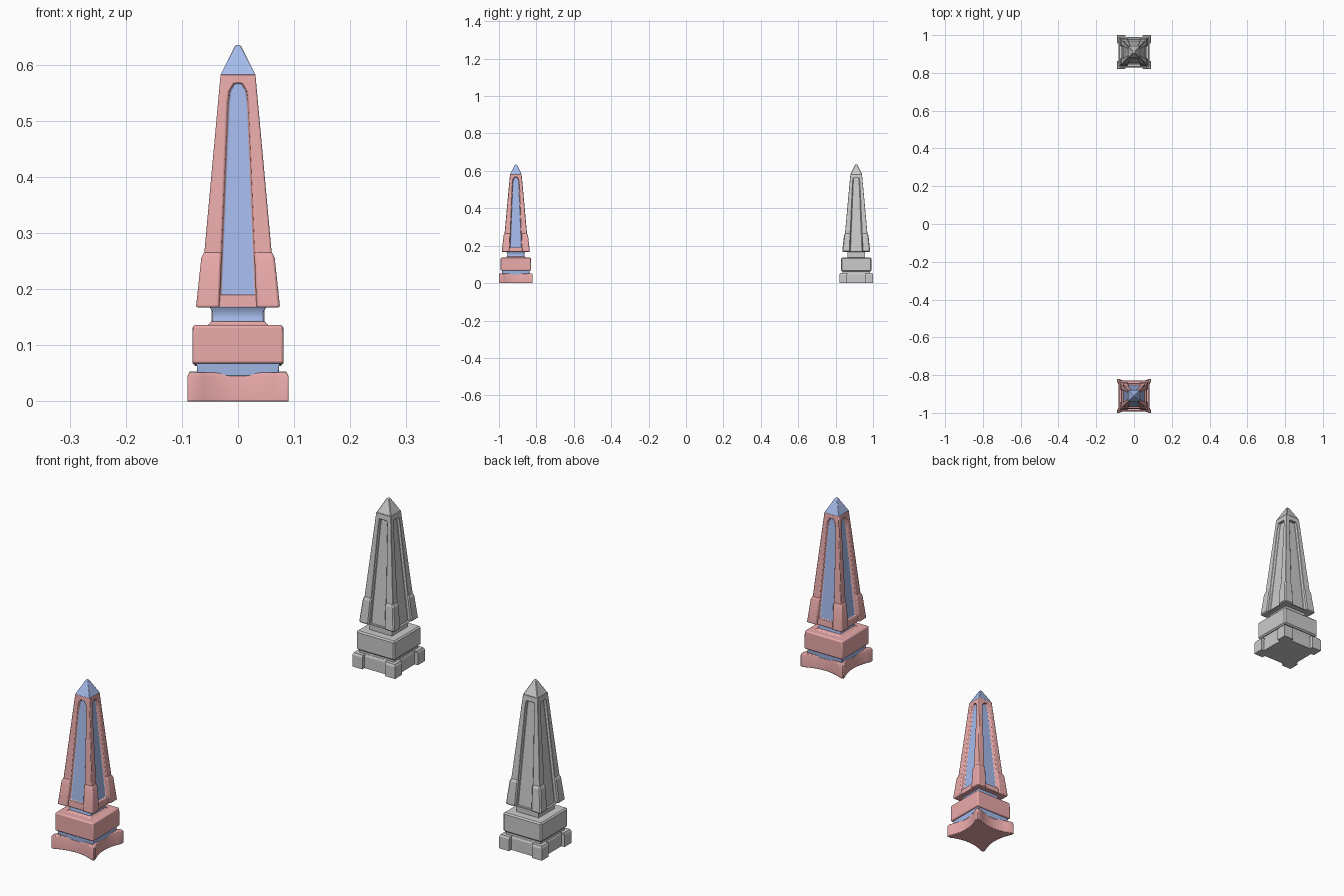
import bpy, bmesh, math

if "Cube" in bpy.data.objects:
    bpy.data.objects.remove(bpy.data.objects["Cube"])


def material(name, rgb):
    m = bpy.data.materials.new(name)
    m.diffuse_color = (*rgb, 1)
    m.use_nodes = True
    m.node_tree.nodes["Principled BSDF"].inputs["Base Color"].default_value = m.diffuse_color
    return m


RED = material("red", (0.82, 0.40, 0.40))
BLUE = material("blue", (0.38, 0.50, 0.84))


def finish(name, bm, y, mats, bevel=0.0, segs=1):
    bmesh.ops.remove_doubles(bm, verts=bm.verts, dist=1e-5)
    bmesh.ops.recalc_face_normals(bm, faces=bm.faces)
    me = bpy.data.meshes.new(name)
    bm.to_mesh(me)
    bm.free()
    ob = bpy.data.objects.new(name, me)
    ob.location.y = y
    bpy.context.collection.objects.link(ob)
    for m in mats:
        me.materials.append(m)
    if bevel:
        b = ob.modifiers.new("bevel", 'BEVEL')
        b.width, b.segments, b.limit_method = bevel, segs, 'ANGLE'
        b.angle_limit = math.radians(35)
    if segs > 1:
        bpy.ops.object.select_all(action='DESELECT')
        ob.select_set(True)
        bpy.context.view_layer.objects.active = ob
        bpy.ops.object.shade_smooth_by_angle(angle=math.radians(35))
    return ob


def loft(bm, rings):
    """Skin a stack of equal-length point rings and cap both ends."""
    vs = [[bm.verts.new(p) for p in r] for r in rings]
    n = len(vs[0])
    for a, b in zip(vs, vs[1:]):
        for i in range(n):
            bm.faces.new((a[i], a[(i + 1) % n], b[(i + 1) % n], b[i]))
    bm.faces.new(vs[0][::-1])
    bm.faces.new(vs[-1])


def square(h, z, cx=0, cy=0):
    return [(cx - h, cy - h, z), (cx + h, cy - h, z), (cx + h, cy + h, z), (cx - h, cy + h, z)]


def turned(p, k):
    x, y, z = p
    for _ in range(k):
        x, y = -y, x
    return (x, y, z)


def tower_part(name, y, profile, mats, bevel, segs):
    bm = bmesh.new()
    loft(bm, [square(h, z) for h, z in profile])
    return finish(name, bm, y, mats, bevel, segs)


def base(name, y, side, levels, mats, bevel, segs):
    # plan outline: one side repeated four times, extruded
    bm = bmesh.new()
    loft(bm, [[turned((x * s, yy * s, z), k) for k in range(4) for x, yy in side]
              for s, z in levels])
    return finish(name, bm, y, mats, bevel, segs)


Z0, Z1 = 0.167, 0.583


def half(z):
    return 0.069 + (0.031 - 0.069) * (z - Z0) / (Z1 - Z0)


def shaft(name, y, panel, depth, mats, bevel, segs):
    # tapered shaft with a recessed panel on each face
    bm = bmesh.new()
    right = [(w, z) for w, z in panel]
    outline = right + [(-w, z) for w, z in reversed(right)]
    zs = [Z0] + [z for _, z in right[1:-1]] + [Z1]
    outer = [(half(z), -half(z), z) for z in zs]
    outer += [(-x, yy, z) for x, yy, z in reversed(outer)]
    rim = [(w, -half(z), z) for w, z in outline]
    floor = [(w * 0.88, -half(z) + depth, z) for w, z in outline]
    n = len(outline)
    for k in range(4):
        r = [[bm.verts.new(turned(p, k)) for p in ring] for ring in (outer, rim, floor)]
        for a, b in zip(r, r[1:]):
            for i in range(n):
                j = (i + 1) % n
                bm.faces.new((a[i], a[j], b[j], b[i]))
        bm.faces.new(r[2]).material_index = 1 if len(mats) > 1 else 0
    for z in (Z0, Z1):
        bm.faces.new([bm.verts.new(p) for p in square(half(z), z)])
    return finish(name, bm, y, mats, bevel, segs)


def guards(name, y, mats, bevel, segs):
    # thick guards wrapping the lower shaft corners
    bm = bmesh.new()
    for sx in (-1, 1):
        for sy in (-1, 1):
            loft(bm, [square(h, z, sx * c, sy * c) for c, h, z in
                      ((0.054, 0.021, 0.167), (0.0475, 0.018, 0.255), (0.045, 0.015, 0.267))])
    return finish(name, bm, y, mats, bevel, segs)


# coloured obelisk: rounded edges, concave base
Y = -0.91
curve = [(-0.09, -0.09), (-0.078, -0.09)]
curve += [(x, -0.071 - 0.019 * (x / 0.078) ** 2) for x in
          [-0.062 + 0.0155 * i for i in range(9)]]
curve += [(0.078, -0.09)]
base("red_base", Y, curve, [(1, 0), (1, 0.044), (0.97, 0.051)], [RED], 0.002, 2)
tower_part("blue_lower_groove", Y, [(0.072, 0.045), (0.073, 0.057), (0.074, 0.07)], [BLUE], 0.002, 2)
tower_part("red_block", Y, [(0.0815, 0.067), (0.0805, 0.136)], [RED], 0.005, 3)
tower_part("red_neck_foot", Y, [(0.058, 0.134), (0.051, 0.138), (0.048, 0.143)], [RED], 0.003, 2)
tower_part("blue_neck", Y, [(0.0475, 0.141), (0.045, 0.15), (0.046, 0.16), (0.051, 0.169)],
           [BLUE], 0.003, 2)
shaft("red_shaft", Y, [(0.034, 0.19), (0.019, 0.53), (0.016, 0.553), (0.007, 0.567)], 0.011,
      [RED, BLUE], 0.0025, 2)
guards("red_corner_guards", Y, [RED], 0.004, 2)
tower_part("blue_tip", Y, [(0.031, 0.582), (0.006, 0.631), (0.0035, 0.635)], [BLUE], 0.0015, 2)

# plain grey obelisk: crisp low-poly version
Y = 0.91
posts = [(-0.09, -0.09), (-0.048, -0.09), (-0.048, -0.077),
         (0.048, -0.077), (0.048, -0.09)]
base("grey_base", Y, posts, [(1, 0), (1, 0.045), (0.96, 0.053)], [], 0, 1)
tower_part("grey_lower_groove", Y, [(0.073, 0.045), (0.073, 0.07)], [], 0, 1)
tower_part("grey_block", Y, [(0.081, 0.063), (0.081, 0.136)], [], 0.005, 1)
tower_part("grey_neck", Y, [(0.047, 0.134), (0.047, 0.169)], [], 0, 1)
shaft("grey_shaft", Y, [(0.036, 0.169), (0.019, 0.535), (0.016, 0.562)], 0.010, [], 0.003, 1)
guards("grey_corner_guards", Y, [], 0.004, 1)
tower_part("grey_tip", Y, [(0.031, 0.582), (0.0045, 0.635)], [], 0.002, 1)
